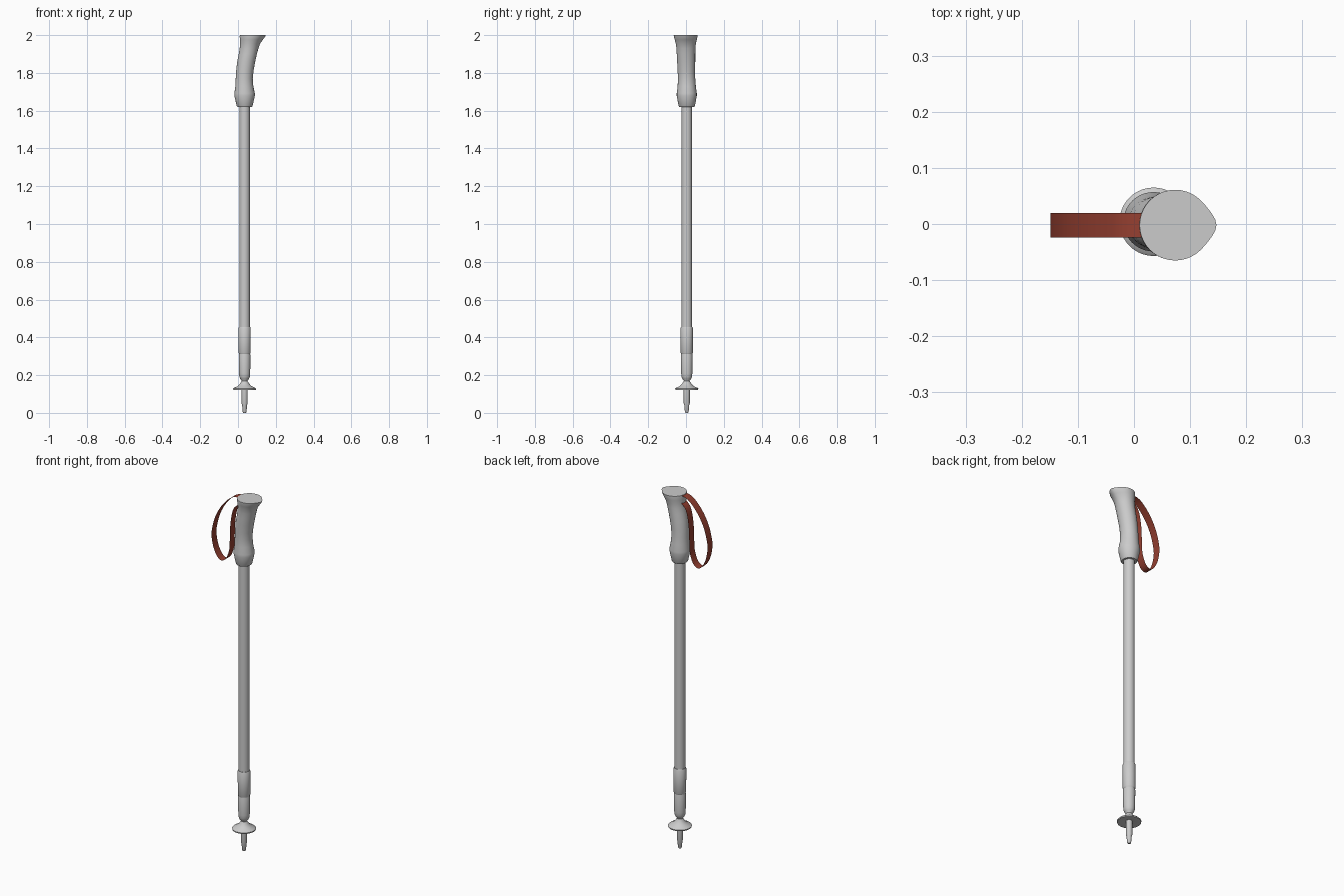
import bpy, bmesh, math
from mathutils import Vector

CX, CY = 0.035, 0.004          # pole axis
SEG = 40


def finish(name, bm, angle=35):
    me = bpy.data.meshes.new(name)
    bm.to_mesh(me)
    bm.free()
    ob = bpy.data.objects.new(name, me)
    bpy.context.collection.objects.link(ob)
    bpy.ops.object.select_all(action='DESELECT')
    ob.select_set(True)
    bpy.context.view_layer.objects.active = ob
    bpy.ops.object.shade_smooth_by_angle(angle=math.radians(angle))
    return ob


def loft(name, rings):
    """Skin rings of (cx, cy, rx, ry, z, beak) and cap both ends."""
    bm = bmesh.new()
    loops = []
    for cx, cy, rx, ry, z, beak in rings:
        loop = []
        for i in range(SEG):
            a = 2 * math.pi * i / SEG
            c = max(0, math.cos(a)) ** 12
            loop.append(bm.verts.new((cx + rx * math.cos(a) + beak * c,
                                      cy + ry * math.sin(a), z)))
        loops.append(loop)
    for a, b in zip(loops, loops[1:]):
        for i in range(SEG):
            j = (i + 1) % SEG
            bm.faces.new((a[i], a[j], b[j], b[i]))
    bm.faces.new(loops[0])
    bm.faces.new(loops[-1])
    bmesh.ops.recalc_face_normals(bm, faces=bm.faces)
    return finish(name, bm)


def lathe(name, profile):
    return loft(name, [(CX, CY, r, r, z, 0) for r, z in profile])


def spline(points, steps):
    """Catmull-Rom through the given points."""
    p = [Vector(q) for q in points]
    p = [2 * p[0] - p[1]] + p + [2 * p[-1] - p[-2]]
    out = []
    for k in range(1, len(p) - 2):
        a, b, c, d = p[k - 1:k + 3]
        for s in range(steps):
            t = s / steps
            out.append(0.5 * (2 * b + (c - a) * t + (2 * a - 5 * b + 4 * c - d) * t * t
                              + (3 * b - a - 3 * c + d) * t ** 3))
    return out + [p[-2]]


# Tip, basket and lower tube
lathe("tip", [(0.007, 0), (0.010, 0.006), (0.013, 0.04), (0.016, 0.05), (0.016, 0.13)])
lathe("basket", [(0.017, 0.128), (0.055, 0.121), (0.060, 0.122), (0.061, 0.128),
                 (0.056, 0.133), (0.036, 0.142), (0.026, 0.153), (0.017, 0.166),
                 (0.015, 0.172)])
lathe("lower_tube", [(0.014, 0.160), (0.016, 0.171), (0.023, 0.180), (0.028, 0.192),
                     (0.0295, 0.21), (0.031, 0.305), (0.029, 0.312), (0.029, 0.318)])
lathe("locking_collar", [(0.029, 0.312), (0.032, 0.318), (0.0325, 0.450), (0.030, 0.455)])
lathe("shaft", [(0.028, 0.45), (0.028, 1.64)])

# Grip: left x, right x, y radius, y centre, z, beak
grip = [
    (-0.003, 0.073, 0.040, 0.004, 1.620),
    (-0.007, 0.077, 0.043, 0.004, 1.625),
    (-0.019, 0.089, 0.053, 0.004, 1.678),
    (-0.019, 0.089, 0.053, 0.004, 1.692),
    (-0.014, 0.081, 0.048, 0.004, 1.730),
    (-0.012, 0.078, 0.046, 0.003, 1.770),
    (-0.010, 0.082, 0.046, 0.002, 1.810),
    (-0.004, 0.091, 0.048, 0.001, 1.860),
    (0.004, 0.100, 0.049, 0.000, 1.900),
    (0.009, 0.107, 0.050, 0.000, 1.930),
    (0.011, 0.114, 0.053, -0.001, 1.955),
    (0.010, 0.125, 0.058, -0.001, 1.975),
    (0.009, 0.135, 0.0625, -0.002, 1.992),
    (0.010, 0.137, 0.063, -0.002, 2.000),
]
beaks = [0] * 9 + [0.001, 0.003, 0.006, 0.009, 0.010]
loft("grip", [((l + r) / 2, cy, (r - l) / 2, ry, z, b)
              for (l, r, ry, cy, z), b in zip(grip, beaks)])

# Wrist strap: thin ribbon following a loop
path = spline([(0.025, 0, 1.997), (-0.005, 0, 1.995), (-0.04, 0, 1.975), (-0.085, 0, 1.925),
               (-0.122, 0, 1.86), (-0.143, 0, 1.79), (-0.148, 0, 1.735), (-0.132, 0, 1.665),
               (-0.098, 0, 1.618), (-0.062, 0, 1.630), (-0.038, 0, 1.69), (-0.034, 0, 1.77),
               (-0.029, 0, 1.85), (-0.012, 0, 1.925), (0.025, 0, 1.965)], 5)
bm = bmesh.new()
pairs = [(bm.verts.new((p.x, -0.024, p.z)), bm.verts.new((p.x, 0.020, p.z))) for p in path]
for (a, b), (c, d) in zip(pairs, pairs[1:]):
    bm.faces.new((a, b, d, c))
strap = finish("wrist_strap", bm, 60)
red = bpy.data.materials.new("strap_red")
red.diffuse_color = (0.30, 0.05, 0.03, 1)
strap.data.materials.append(red)
